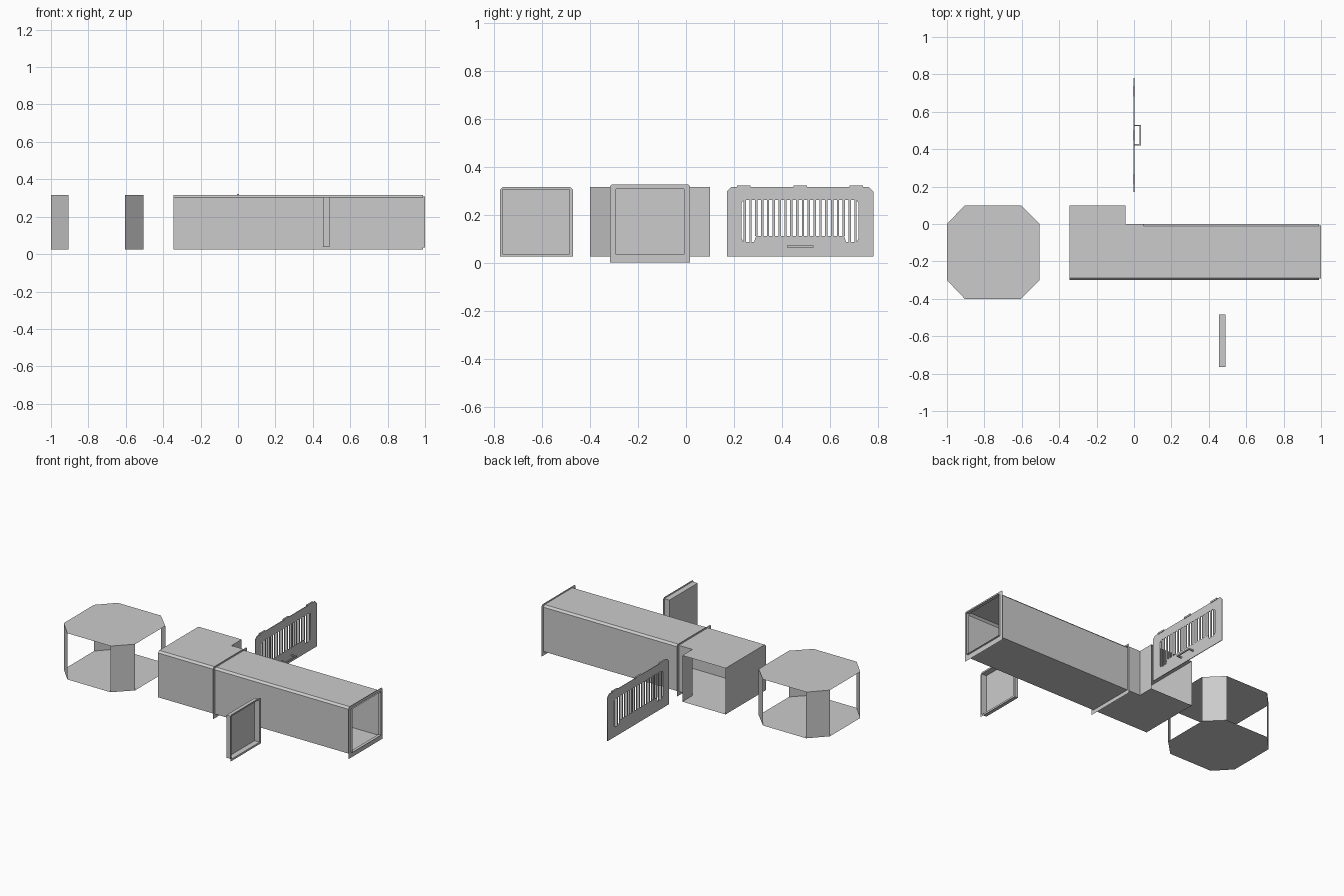
import bpy
import bmesh
from mathutils import Matrix, Vector

if "Cube" in bpy.data.objects:
    bpy.data.objects.remove(bpy.data.objects["Cube"], do_unlink=True)

# One plain sheet-metal colour
metal = bpy.data.materials.new("light_grey_metal")
metal.use_nodes = True
GREY = (0.6, 0.6, 0.6, 1)
metal.diffuse_color = GREY
metal.node_tree.nodes["Principled BSDF"].inputs["Base Color"].default_value = GREY

LOW, HIGH = 0.025, 0.315


def link(name, mesh):
    mesh.materials.clear()
    mesh.materials.append(metal)
    ob = bpy.data.objects.new(name, mesh)
    bpy.context.collection.objects.link(ob)
    return ob


def rect(a0, a1, b0, b1):
    return [(a0, b0), (a1, b0), (a1, b1), (a0, b1)]


def arched(a0, a1, b0, b1, cut):
    """Rectangle with its two upper corners cut off."""
    return [(a0, b0), (a1, b0), (a1, b1 - cut), (a1 - cut, b1),
            (a0 + cut, b1), (a0, b1 - cut)]


def shell(name, plan, z0=LOW, z1=HIGH, is_open=None, bevel_edge=None):
    """Thin-walled prism over a plan; open faces are removed by a rule."""
    bm = bmesh.new()
    base = bm.faces.new([bm.verts.new((x, y, z0)) for x, y in plan])
    ext = bmesh.ops.extrude_face_region(bm, geom=[base], use_keep_orig=True)
    moved = [g for g in ext["geom"] if isinstance(g, bmesh.types.BMVert)]
    bmesh.ops.translate(bm, verts=moved, vec=(0, 0, z1 - z0))
    bmesh.ops.recalc_face_normals(bm, faces=bm.faces[:])
    if bevel_edge:
        edges = [e for e in bm.edges if all(v.co.z > z1 - 0.001 for v in e.verts)
                 and bevel_edge(e.verts[0].co, e.verts[1].co)]
        bmesh.ops.bevel(bm, geom=edges, offset=0.012, segments=1,
                        affect='EDGES', clamp_overlap=True)
    if is_open:
        bm.normal_update()
        gone = [f for f in bm.faces if is_open(f.calc_center_median(), f.normal)]
        bmesh.ops.delete(bm, geom=gone, context='FACES')
    mesh = bpy.data.meshes.new(name)
    bm.to_mesh(mesh)
    bm.free()
    return link(name, mesh)


def plate(name, x, loops, half_depth=0.0):
    """Flat plate facing x, from an outline and holes given in (y, z)."""
    curve = bpy.data.curves.new(name + "_outline", 'CURVE')
    curve.dimensions = '2D'
    curve.fill_mode = 'BOTH' if half_depth else 'FRONT'
    curve.extrude = half_depth
    for loop in loops:
        spline = curve.splines.new('POLY')
        spline.points.add(len(loop) - 1)
        for point, (y, z) in zip(spline.points, loop):
            point.co = (y, z, 0, 1)
        spline.use_cyclic_u = True
    helper = bpy.data.objects.new(name + "_outline", curve)
    bpy.context.collection.objects.link(helper)
    bpy.context.view_layer.update()
    mesh = bpy.data.meshes.new_from_object(helper)
    bpy.data.objects.remove(helper, do_unlink=True)
    mesh.transform(Matrix(((0, 0, 1, x), (1, 0, 0, 0), (0, 1, 0, 0), (0, 0, 0, 1))))
    return link(name, mesh)


def box(name, lo, hi):
    return shell(name, rect(lo[0], hi[0], lo[1], hi[1]), lo[2], hi[2])


# Octagonal junction: floor, roof and four corner walls, open on four sides
cx, cy, half, flat = -0.755, -0.15, 0.25, 0.15
octagon = [(cx + sx * a, cy + sy * b) for sx, sy, pair in
           ((1, -1, ((flat, half), (half, flat))), (1, 1, ((half, flat), (flat, half))),
            (-1, 1, ((flat, half), (half, flat))), (-1, -1, ((half, flat), (flat, half))))
           for a, b in pair]
octagon = [(max(x, -1.0), y) for x, y in octagon]
shell("junction", octagon, is_open=lambda c, n: max(abs(n.x), abs(n.y)) > 0.95)

# Corner duct, open at the back and towards the straight duct
JOINT, END = 0.05, 0.99
elbow = [(-0.345, -0.3), (JOINT, -0.3), (JOINT, 0), (-0.045, 0),
         (-0.045, 0.1), (-0.345, 0.1)]
shell("corner_duct", elbow,
      is_open=lambda c, n: (n.y > 0.9 and c.y > 0.05) or (n.x > 0.9 and c.x > 0),
      bevel_edge=lambda a, b: a.y < -0.29 and b.y < -0.29)

# Straight duct, open at both ends, with a collar at the mouth
shell("straight_duct", rect(JOINT, END, -0.3, 0),
      is_open=lambda c, n: abs(n.x) > 0.9,
      bevel_edge=lambda a, b: abs(a.y - b.y) < 0.001)
shell("mouth_collar", rect(END - 0.01, 1.0, -0.292, -0.008), 0.035, 0.307,
      is_open=lambda c, n: abs(n.x) > 0.9)

# Flanges around the joint and the mouth
for name, x, inset in (("joint_flange", JOINT, 0), ("mouth_flange", END, 0.008)):
    plate(name, x, [arched(-0.317, 0.017, 0, 0.325, 0.008),
                    rect(-0.3 + inset, -inset, LOW + inset, HIGH - inset)])

# End cap: shallow tray with a flat rim
shell("cap_tray", rect(0.455, 0.49, -0.765, -0.485), 0.037, 0.305,
      is_open=lambda c, n: n.x > 0.9)
plate("cap_rim", 0.49, [arched(-0.775, -0.47, LOW, HIGH, 0.012),
                        rect(-0.765, -0.485, 0.037, 0.305)])

# Vent grille: plate with a shaped window
mid = 0.475
half_window = [(0.183, 0.112), (0.192, 0.085), (0.235, 0.085),
               (0.243, 0.1), (0.243, 0.25), (0.233, 0.262)]
window = [(mid + y, z) for y, z in half_window]
window += [(mid - y, z) for y, z in reversed(half_window)]
plate("grille_plate", 0, [arched(0.17, 0.78, LOW, HIGH, 0.018), window], 0.002)

# Grille bars
BARS = 20
step = 0.486 / BARS
for i in range(BARS):
    y = mid + (i - (BARS - 1) / 2) * step
    foot = 0.085 if abs(y - mid) > 0.19 else 0.11
    box(f"grille_bar_{i + 1}", (-0.002, y - 0.005, foot), (0.002, y + 0.005, 0.262))

# Hinge barrels along the top of the grille
for side in (-1, 0, 1):
    y = mid + side * 0.235
    box(f"hinge_{side + 2}", (-0.005, y - 0.028, 0.311), (0.005, y + 0.028, 0.321))

# Pull handle: two posts and a bar
for name, y in (("handle_post_front", 0.42), ("handle_post_back", 0.523)):
    box(name, (0, y, 0.063), (0.037, y + 0.007, 0.071))
box("handle_bar", (0.03, 0.42, 0.063), (0.037, 0.53, 0.071))
